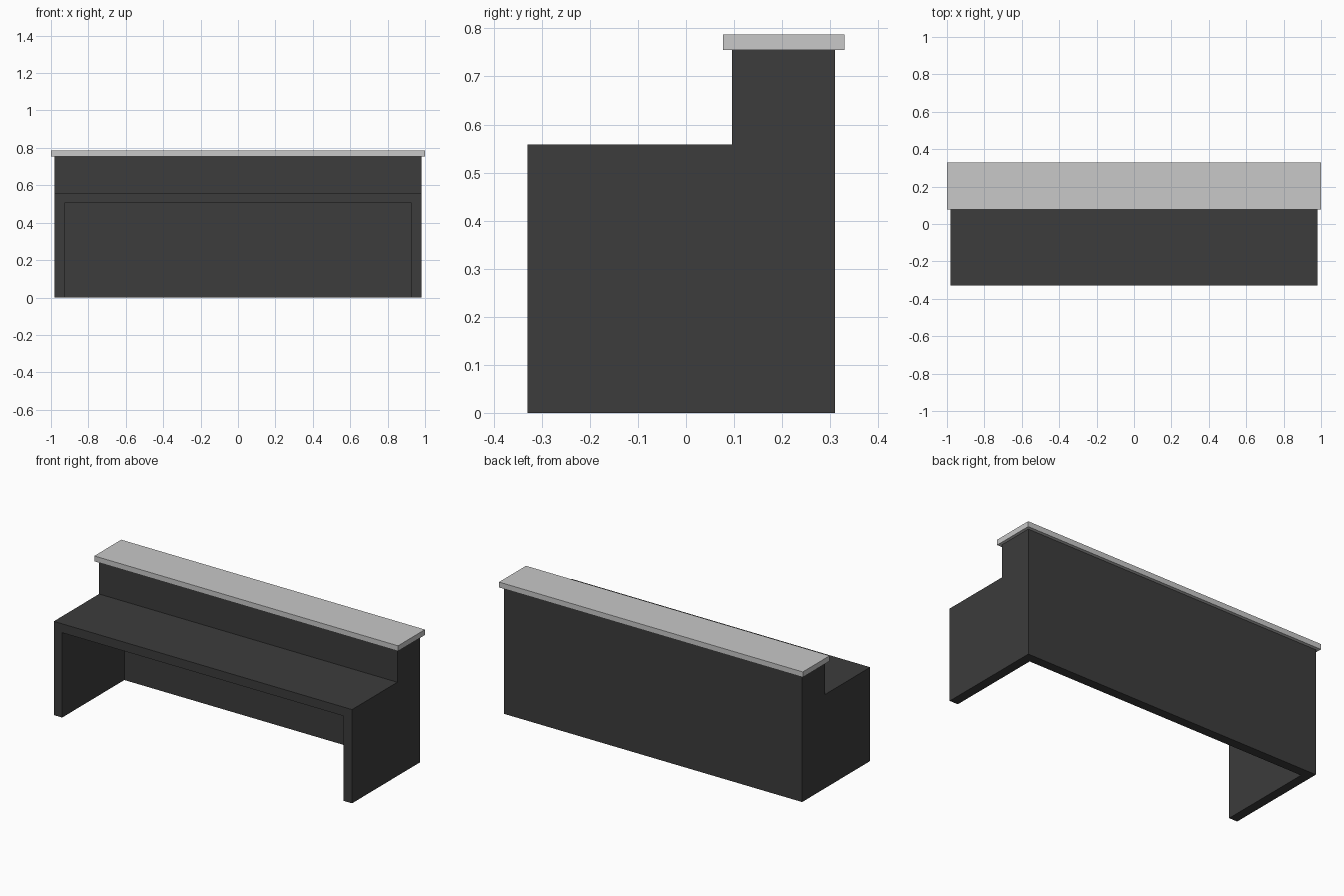
import bpy
import bmesh

if "Cube" in bpy.data.objects:
    bpy.data.objects.remove(bpy.data.objects["Cube"])


def material(name, value):
    mat = bpy.data.materials.new(name)
    mat.diffuse_color = (value, value, value, 1)
    mat.use_nodes = True
    mat.node_tree.nodes["Principled BSDF"].inputs["Base Color"].default_value = mat.diffuse_color
    return mat


def extrude_x(name, profile, x0, x1, mat):
    """Extrude a closed (y, z) profile from x0 to x1."""
    bm = bmesh.new()
    face = bm.faces.new([bm.verts.new((x0, y, z)) for y, z in profile])
    ext = bmesh.ops.extrude_face_region(bm, geom=[face])
    moved = [v for v in ext["geom"] if isinstance(v, bmesh.types.BMVert)]
    bmesh.ops.translate(bm, verts=moved, vec=(x1 - x0, 0, 0))
    bmesh.ops.recalc_face_normals(bm, faces=bm.faces)
    mesh = bpy.data.meshes.new(name)
    bm.to_mesh(mesh)
    bm.free()
    mesh.materials.append(mat)
    obj = bpy.data.objects.new(name, mesh)
    bpy.context.collection.objects.link(obj)
    return obj


def box_profile(y0, y1, z0, z1):
    return [(y0, z0), (y1, z0), (y1, z1), (y0, z1)]


dark = material("charcoal", 0.045)
light = material("light grey", 0.58)

# Stepped counter body
front, back, step = -0.33, 0.31, 0.096
desk, top = 0.558, 0.755
body = extrude_x("counter_body",
                 [(front, 0), (back, 0), (back, top), (step, top),
                  (step, desk), (front, desk)], -0.982, 0.982, dark)

# Knee space cut from the front, open at the floor
cutter = extrude_x("knee_space_cutter",
                   box_profile(front - 0.1, 0.255, -0.1, 0.505),
                   -0.927, 0.927, dark)
cutter.hide_render = True
cutter.hide_set(True)
cut = body.modifiers.new("knee_space", "BOOLEAN")
cut.operation = "DIFFERENCE"
cut.solver = "EXACT"
cut.object = cutter

# Overhanging top slab
extrude_x("counter_top", box_profile(0.077, 0.33, top, 0.787), -1, 1, light)
